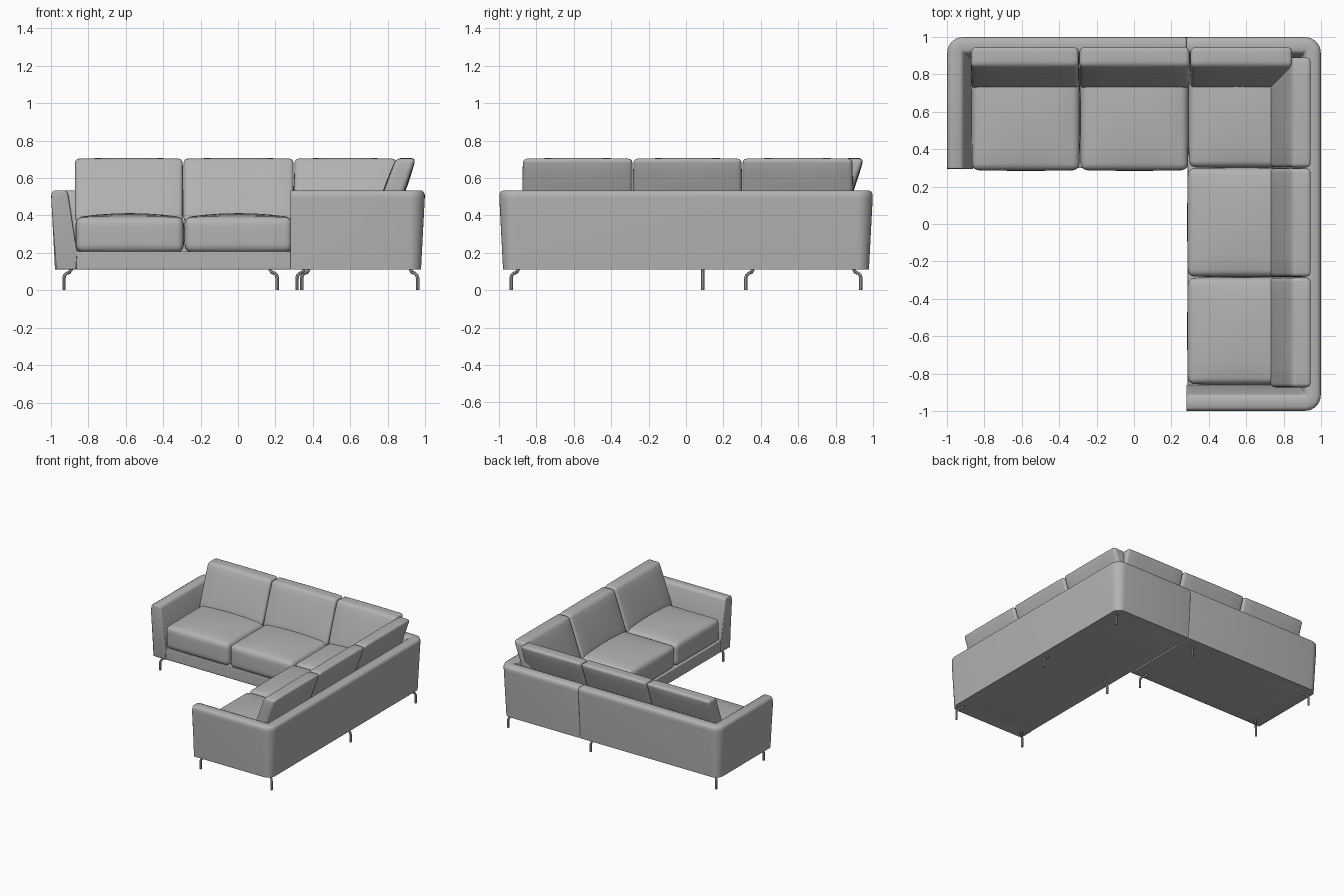
import bpy, bmesh, math
from mathutils import Vector

cube = bpy.data.objects.get("Cube")
if cube:
    bpy.data.objects.remove(cube, do_unlink=True)

parts = []


def material(name, value):
    m = bpy.data.materials.new(name)
    m.use_nodes = True
    colour = (value, value, value, 1)
    m.diffuse_color = colour
    m.node_tree.nodes["Principled BSDF"].inputs["Base Color"].default_value = colour
    return m


GREY = material("neutral_grey", 0.45)


def add(name, data):
    ob = bpy.data.objects.new(name, data)
    bpy.context.collection.objects.link(ob)
    data.materials.append(GREY)
    parts.append(ob)
    return ob


def add_bmesh(name, bm):
    bmesh.ops.recalc_face_normals(bm, faces=bm.faces)
    me = bpy.data.meshes.new(name)
    bm.to_mesh(me)
    bm.free()
    return add(name, me)


# Upholstered wall: (inset, height) section swept along a round-cornered path
SECTION = [(0.022, 0.11), (0.002, 0.49), (0.002, 0.512), (0.008, 0.526), (0.022, 0.534),
           (0.07, 0.534), (0.084, 0.528), (0.092, 0.512), (0.14, 0.2), (0.14, 0.11)]


def offset_path(path, inset, radius=0.085, steps=8):
    pts = [Vector(p) for p in path]
    dirs = [(b - a).normalized() for a, b in zip(pts, pts[1:])]
    norms = [Vector((d.y, -d.x)) for d in dirs]
    out = [pts[0] + norms[0] * inset]
    for p, n1, n2 in zip(pts[1:], norms, norms[1:]):
        r = max(radius - inset, 0.008)
        centre = p + (n1 + n2) * (inset + r)
        for i in range(steps + 1):
            a = math.pi / 2 * i / steps
            out.append(centre - (n1 * math.cos(a) + n2 * math.sin(a)) * r)
    out.append(pts[-1] + norms[-1] * inset)
    return out


def wall(name, path):
    bm = bmesh.new()
    rows = [[bm.verts.new((p.x, p.y, z)) for p in offset_path(path, d)] for d, z in SECTION]
    for a, b in zip(rows, rows[1:] + rows[:1]):
        for i in range(len(a) - 1):
            bm.faces.new((a[i], a[i + 1], b[i + 1], b[i]))
    caps = [bm.faces.new([r[k] for r in rows]) for k in (0, -1)]
    edges = [e for f in caps for e in f.edges]
    bmesh.ops.bevel(bm, geom=edges, offset=0.008, segments=3, profile=0.5, affect='EDGES')
    add_bmesh(name, bm)


wall("left_section_arm_and_back", [(-1, 0.295), (-1, 1), (0.28, 1)])
wall("corner_section_back_and_arm", [(0.281, 1), (1, 1), (1, -1), (0.281, -1)])


# Soft box: rounded edges, crowned faces and an optional backward lean
def soft_box(name, lo, hi, radius, puff=(0, 0, 0), lean=(0, 0)):
    lo, hi = Vector(lo), Vector(hi)
    centre, half = (lo + hi) / 2, (hi - lo) / 2
    bm = bmesh.new()
    bmesh.ops.create_cube(bm, size=2)
    bmesh.ops.subdivide_edges(bm, edges=bm.edges[:], cuts=9, use_grid_fill=True)
    knee = 0.6
    for v in bm.verts:
        t = v.co.copy()
        core, rim = Vector(), Vector()
        for i in range(3):
            s = math.copysign(1, t[i])
            core[i] = s * min(abs(t[i]) / knee, 1) * (half[i] - radius)
            rim[i] = s * max(abs(t[i]) - knee, 0)
        p = core + rim.normalized() * radius
        q = Vector([p[i] / half[i] for i in range(3)])
        for i in range(3):
            j, k = (i + 1) % 3, (i + 2) % 3
            p[i] += puff[i] * q[i] * max(1 - q[j] ** 2, 0) * max(1 - q[k] ** 2, 0)
        p.x += lean[0] * p.z
        p.y += lean[1] * p.z
        v.co = centre + p
    return add_bmesh(name, bm)


# Bases under the seats
soft_box("left_section_base", (-0.93, 0.298, 0.11), (0.281, 0.93, 0.207), 0.006)
soft_box("corner_section_base", (0.287, -0.93, 0.11), (0.93, 0.93, 0.207), 0.006)

# Seat cushions
SEAT_PUFF = (0.004, 0.004, 0.022)
SEATS = {"left_seat": (-0.865, 0.288, -0.292, 0.86),
         "middle_seat": (-0.284, 0.288, 0.288, 0.86),
         "corner_seat": (0.294, 0.304, 0.86, 0.86),
         "side_seat": (0.288, -0.28, 0.86, 0.298),
         "end_seat": (0.288, -0.855, 0.86, -0.288)}
for name, (x0, y0, x1, y1) in SEATS.items():
    soft_box(name + "_cushion", (x0, y0, 0.205), (x1, y1, 0.39), 0.035, SEAT_PUFF)

# Leaning back cushions along the back and the side
LEAN = 0.36
NEAR, FAR, LOW, HIGH = 0.783, 0.889, 0.365, 0.703
for name, a, b in (("left", -0.87, -0.296), ("middle", -0.29, 0.296), ("corner", 0.302, 0.845)):
    soft_box(name + "_back_cushion", (a, NEAR, LOW), (b, FAR, HIGH), 0.022,
             (0.002, 0.008, 0.004), (0, LEAN))
for name, a, b in (("corner_side", 0.303, 0.89), ("side", -0.281, 0.297), ("end", -0.872, -0.287)):
    soft_box(name + "_back_cushion", (NEAR, a, LOW), (FAR, b, HIGH), 0.022,
             (0.008, 0.002, 0.004), (LEAN, 0))

# Bent tube legs: foot position and the direction the top bends towards
LEGS = [(-0.93, 0.32, 1, 1), (-0.93, 0.935, 1, -1), (0.21, 0.32, -1, 1), (0.21, 0.935, -1, -1),
        (0.315, -0.935, 1, 1), (0.96, -0.935, -1, 1), (0.96, 0.935, -1, -1),
        (0.34, 0.09, 1, 0), (0.96, 0.09, -1, 0)]
BEND = [(0, 0), (0, 0.065), (0.004, 0.08), (0.014, 0.09), (0.03, 0.096), (0.04, 0.115)]
for i, (x, y, dx, dy) in enumerate(LEGS):
    curve = bpy.data.curves.new("leg", 'CURVE')
    curve.dimensions = '3D'
    curve.bevel_depth = 0.009
    curve.bevel_resolution = 2
    curve.use_fill_caps = True
    spline = curve.splines.new('POLY')
    spline.points.add(len(BEND) - 1)
    for point, (d, z) in zip(spline.points, BEND):
        point.co = (x + dx * d, y + dy * d, z, 1)
    add(f"leg_{i + 1}", curve)

# Turn legs into meshes and shade everything smoothly
bpy.ops.object.select_all(action='DESELECT')
for ob in parts:
    ob.select_set(True)
bpy.context.view_layer.objects.active = parts[-1]
bpy.ops.object.convert(target='MESH')
bpy.ops.object.shade_smooth_by_angle(angle=math.radians(40))
